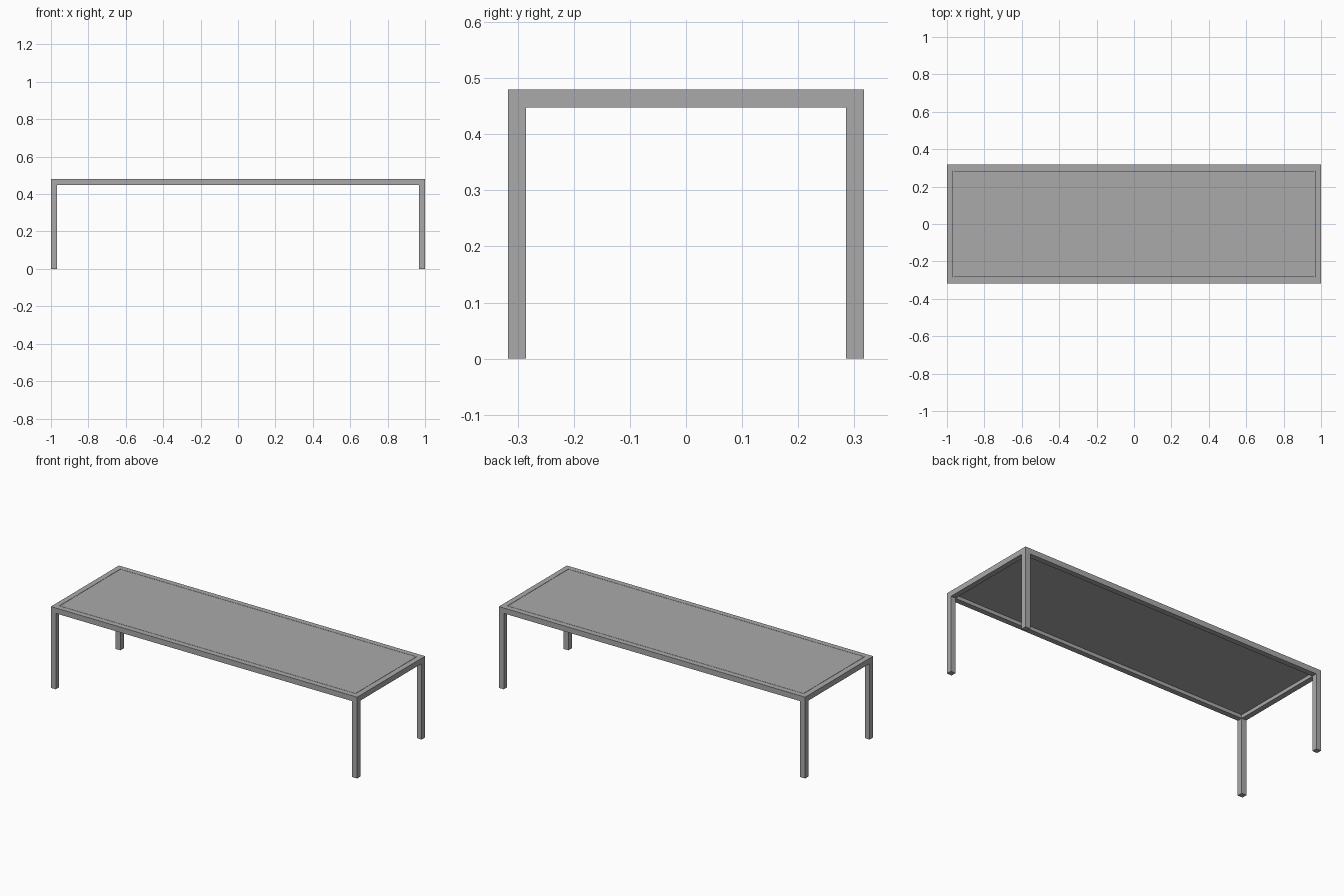
import bpy

cube = bpy.data.objects.get("Cube")
if cube:
    bpy.data.objects.remove(cube, do_unlink=True)

LENGTH, DEPTH, HEIGHT = 2.0, 0.634, 0.48
TUBE = 0.032     # square section of legs and rails
PAD = 0.003      # foot pad height
GAP = 0.002      # shadow gap around the top panel
PANEL = 0.013    # panel thickness


def material(name, rgb):
    mat = bpy.data.materials.new(name)
    mat.use_nodes = True
    colour = (*rgb, 1.0)
    mat.diffuse_color = colour
    mat.node_tree.nodes["Principled BSDF"].inputs["Base Color"].default_value = colour
    return mat


grey = material("satin grey", (0.4, 0.4, 0.4))


def box(name, size, centre):
    bpy.ops.mesh.primitive_cube_add(size=1, location=centre)
    obj = bpy.context.object
    obj.name = name
    obj.scale = size
    bpy.ops.object.transform_apply(location=False, rotation=False, scale=True)
    obj.data.materials.append(grey)
    return obj


leg_x = (LENGTH - TUBE) / 2
leg_y = (DEPTH - TUBE) / 2
rail_z = HEIGHT - TUBE / 2

# Legs with thin foot pads
for side, sx in (("right", -1), ("left", 1)):
    for end, sy in (("front", -1), ("back", 1)):
        x, y = sx * leg_x, sy * leg_y
        box(f"{end}_{side}_leg", (TUBE, TUBE, HEIGHT - PAD), (x, y, (HEIGHT + PAD) / 2))
        box(f"{end}_{side}_foot", (TUBE, TUBE, PAD), (x, y, PAD / 2))

# Rails between the legs
for end, sy in (("front", -1), ("back", 1)):
    box(f"{end}_rail", (LENGTH - 2 * TUBE, TUBE, TUBE), (0, sy * leg_y, rail_z))
for side, sx in (("right", -1), ("left", 1)):
    box(f"{side}_rail", (TUBE, DEPTH - 2 * TUBE, TUBE), (sx * leg_x, 0, rail_z))

# Top panel set flush inside the frame
inset = 2 * (TUBE + GAP)
box("top_panel", (LENGTH - inset, DEPTH - inset, PANEL), (0, 0, HEIGHT - PANEL / 2))
